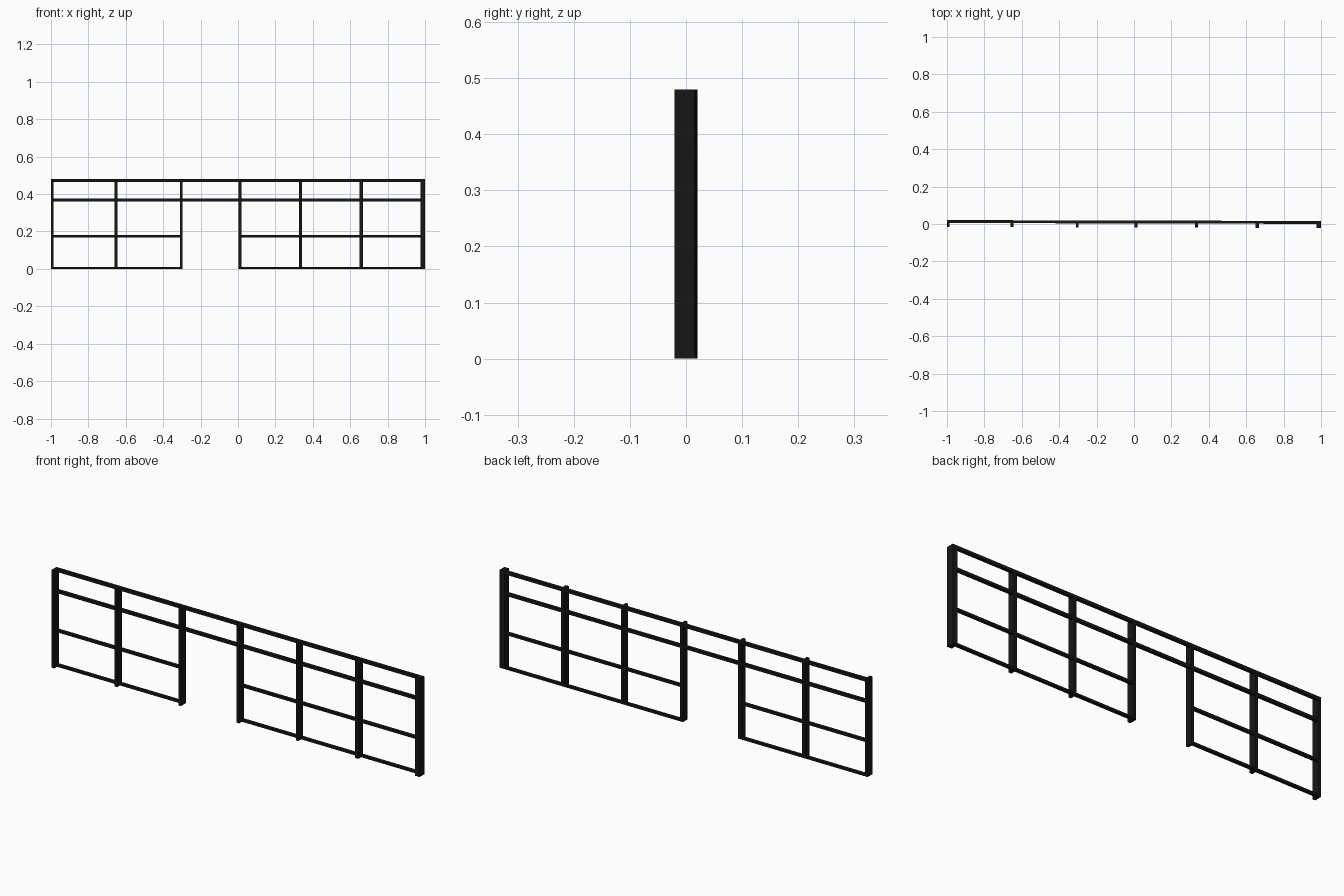
import bpy

if "Cube" in bpy.data.objects:
    bpy.data.objects.remove(bpy.data.objects["Cube"])

# near-black paint
paint = bpy.data.materials.new("black_paint")
paint.diffuse_color = (0.008, 0.008, 0.008, 1)
paint.use_nodes = True
paint.node_tree.nodes["Principled BSDF"].inputs["Base Color"].default_value = paint.diffuse_color

SKEW = -0.0024  # the frame runs very slightly off the x axis


def bar(name, x0, x1, y0, y1, z0, z1):
    verts = [(x, y + SKEW * x, z) for x in (x0, x1) for y in (y0, y1) for z in (z0, z1)]
    faces = [(0, 1, 3, 2), (4, 6, 7, 5), (0, 4, 5, 1), (2, 3, 7, 6), (0, 2, 6, 4), (1, 5, 7, 3)]
    mesh = bpy.data.meshes.new(name)
    mesh.from_pydata(verts, [], faces)
    mesh.materials.append(paint)
    obj = bpy.data.objects.new(name, mesh)
    bpy.context.collection.objects.link(obj)


BACK, FRONT, RAIL_FRONT = 0.0185, -0.0185, 0.003
TOP = 0.48

# upright posts
posts = [(-1.0, -0.986), (-0.659, -0.644), (-0.311, -0.297), (0.004, 0.019),
         (0.327, 0.341), (0.650, 0.667), (0.975, 1.0)]
for i, (a, b) in enumerate(posts):
    bar(f"post_{i + 1}", a, b, FRONT, BACK, 0, TOP)

# rails: the upper two span the doorway, the lower two stop at it
upper = {"top_rail": (0.465, TOP), "header_rail": (0.361, 0.375)}
lower = {"middle_rail": (0.169, 0.181), "bottom_rail": (0.0, 0.011)}

# rails sit between posts, flush with the back
for i in range(len(posts) - 1):
    rails = dict(upper)
    if i != 2:
        rails.update(lower)
    for name, (z0, z1) in rails.items():
        bar(f"{name}_{i + 1}", posts[i][1], posts[i + 1][0], RAIL_FRONT, BACK, z0, z1)
